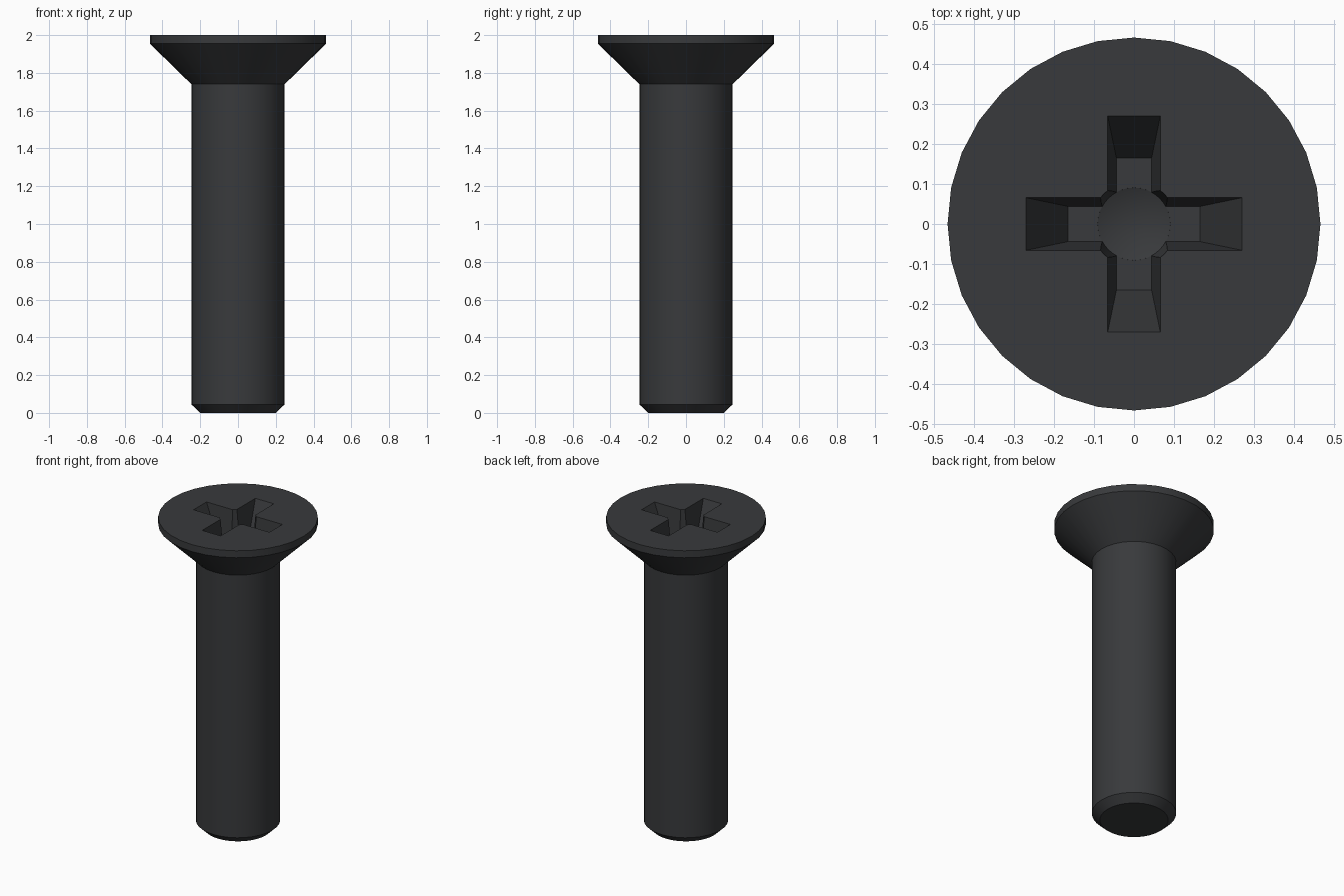
import bpy, bmesh, math

if "Cube" in bpy.data.objects:
    bpy.data.objects.remove(bpy.data.objects["Cube"])

SIDES = 32


def finish(name, bm):
    bmesh.ops.recalc_face_normals(bm, faces=bm.faces)
    mesh = bpy.data.meshes.new(name)
    bm.to_mesh(mesh)
    bm.free()
    obj = bpy.data.objects.new(name, mesh)
    bpy.context.collection.objects.link(obj)
    return obj


def skin(name, loops, tip=None):
    """Bridge matching point loops, cap the top and close the bottom (flat or to a tip)."""
    bm = bmesh.new()
    rings = [[bm.verts.new(p) for p in loop] for loop in loops]
    n = len(rings[0])
    for a, b in zip(rings, rings[1:]):
        for i in range(n):
            j = (i + 1) % n
            bm.faces.new((a[i], a[j], b[j], b[i]))
    bm.faces.new(rings[-1])
    if tip is None:
        bm.faces.new(rings[0])
    else:
        t = bm.verts.new((0, 0, tip))
        for i in range(n):
            bm.faces.new((rings[0][i], t, rings[0][(i + 1) % n]))
    return finish(name, bm)


def circle(r, z):
    return [(r * math.cos(2 * math.pi * i / SIDES),
             r * math.sin(2 * math.pi * i / SIDES), z) for i in range(SIDES)]


def cross(length, half, z):
    pts = []
    for k in range(4):
        c, s = (1, 0, -1, 0)[k], (0, 1, 0, -1)[k]
        for x, y in ((length, -half), (length, half), (half, half)):
            pts.append((x * c - y * s, x * s + y * c, z))
    return pts


# Screw body: chamfered shank and countersunk head
profile = [(0.2, 0), (0.247, 0.045), (0.247, 1.74), (0.467, 1.955), (0.467, 2.0)]
screw = skin("countersunk_screw", [circle(r, z) for r, z in profile])

# Cross recess: tapered wings and a central pilot hole with a conical bottom
DEPTH, OVER = 0.24, 0.05


def extend(bottom, top):
    return top + (top - bottom) * OVER / DEPTH


wings = skin("wing_cutter", [cross(0.165, 0.044, 2 - DEPTH),
                             cross(extend(0.165, 0.271), extend(0.044, 0.066), 2 + OVER)])
pilot = skin("pilot_cutter", [circle(0.091, 2 - DEPTH - 0.002),
                              circle(extend(0.091, 0.107), 2 + OVER)],
             tip=2 - DEPTH - 0.04)

for cutter in (wings, pilot):
    mod = screw.modifiers.new(cutter.name, 'BOOLEAN')
    mod.operation = 'DIFFERENCE'
    mod.solver = 'EXACT'
    mod.object = cutter
    bpy.context.view_layer.objects.active = screw
    bpy.ops.object.modifier_apply(modifier=mod.name)
    bpy.data.objects.remove(cutter)

# Dark finish, smooth round sides with crisp edges
mat = bpy.data.materials.new("dark_steel")
mat.diffuse_color = (0.04, 0.042, 0.045, 1)
mat.use_nodes = True
mat.node_tree.nodes["Principled BSDF"].inputs["Base Color"].default_value = mat.diffuse_color
screw.data.materials.clear()
screw.data.materials.append(mat)
bpy.ops.object.select_all(action='DESELECT')
screw.select_set(True)
bpy.context.view_layer.objects.active = screw
bpy.ops.object.shade_smooth_by_angle(angle=math.radians(30))
